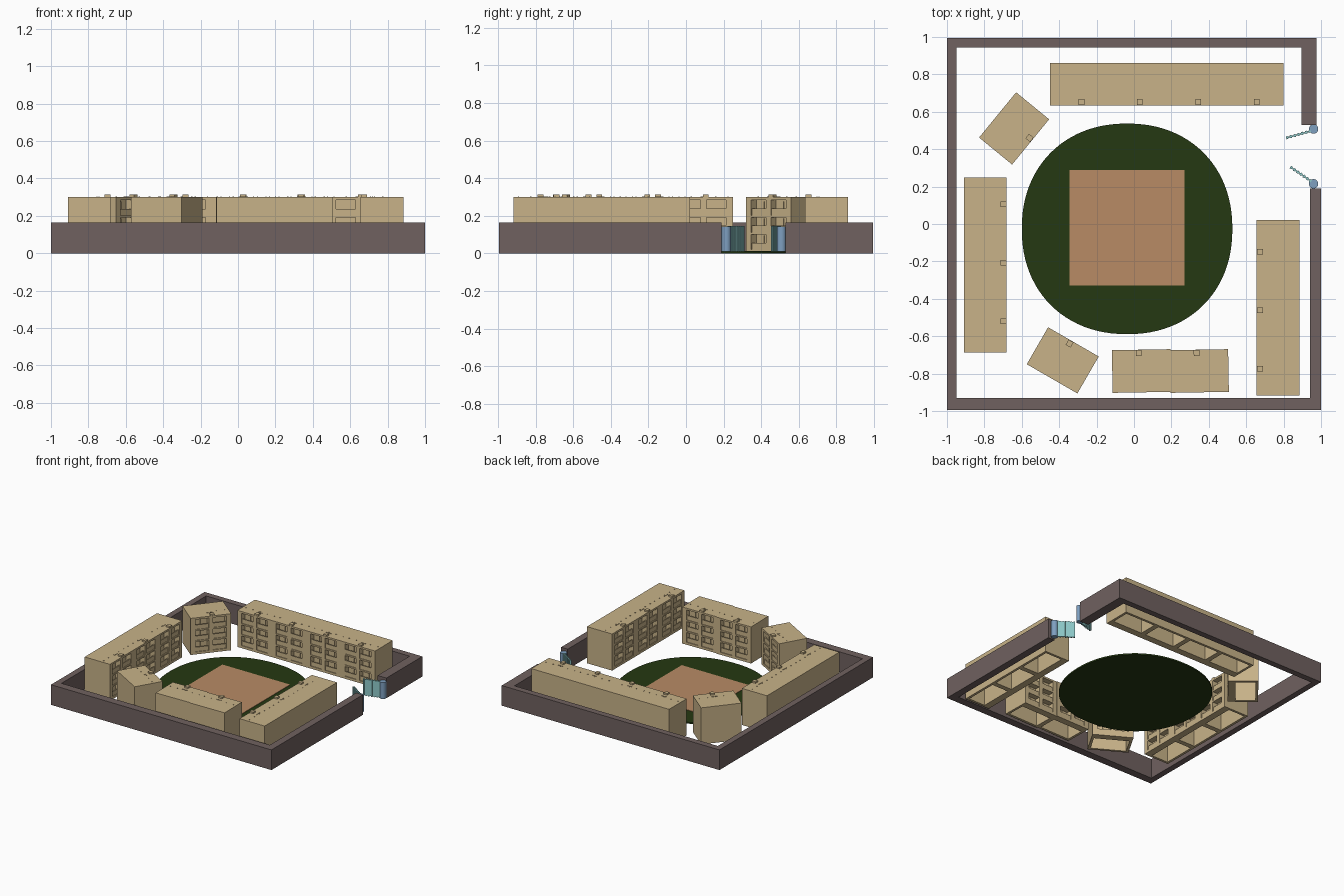
import bpy, bmesh, math
from mathutils import Matrix, Vector

if "Cube" in bpy.data.objects:
    bpy.data.objects.remove(bpy.data.objects["Cube"])


def material(name, rgb):
    m = bpy.data.materials.new(name)
    m.diffuse_color = (*rgb, 1)
    m.use_nodes = True
    m.node_tree.nodes["Principled BSDF"].inputs["Base Color"].default_value = m.diffuse_color
    return m


STONE = material("brown_stone", (0.16, 0.12, 0.115))
TAN = material("tan_plaster", (0.58, 0.45, 0.25))
GREEN = material("dark_grass", (0.018, 0.04, 0.006))
CLAY = material("clay", (0.48, 0.26, 0.13))
TEAL = material("gate_teal", (0.27, 0.58, 0.58))
BLUE = material("post_blue", (0.21, 0.35, 0.53))


def box(bm, x0, x1, y0, y1, z0, z1):
    size = Matrix.Diagonal((x1 - x0, y1 - y0, z1 - z0, 1))
    mid = Matrix.Translation(((x0 + x1) / 2, (y0 + y1) / 2, (z0 + z1) / 2))
    bmesh.ops.create_cube(bm, size=1, matrix=mid @ size)


def finish(bm, name, mat, loc=(0, 0, 0), angle=0):
    me = bpy.data.meshes.new(name)
    bm.to_mesh(me)
    bm.free()
    me.materials.append(mat)
    return place(me, name, loc, angle)


def place(me, name, loc, angle):
    ob = bpy.data.objects.new(name, me)
    ob.location = loc
    ob.rotation_euler.z = math.radians(angle)
    bpy.context.collection.objects.link(ob)
    return ob


def prism(bm, pts, z0, z1):
    f = bm.faces.new([bm.verts.new((x, y, z0)) for x, y in pts])
    up = bmesh.ops.extrude_face_region(bm, geom=[f])["geom"]
    bmesh.ops.translate(bm, vec=(0, 0, z1 - z0),
                        verts=[v for v in up if isinstance(v, bmesh.types.BMVert)])
    bmesh.ops.recalc_face_normals(bm, faces=bm.faces)


# perimeter wall, one outline broken by the gateway
bm = bmesh.new()
prism(bm, [(1, 0.19), (1, -0.995), (-1, -0.995), (-1, 0.995), (0.975, 0.995),
           (0.975, 0.53), (0.895, 0.53), (0.895, 0.945), (-0.95, 0.945),
           (-0.95, -0.93), (0.94, -0.93), (0.94, 0.19)], 0, 0.165)
finish(bm, "perimeter_wall", STONE)

# lawn: slightly squared disc
bm = bmesh.new()
N, P = 96, 2 / 2.15
pts = []
for i in range(N):
    c, s = math.cos(2 * math.pi * i / N), math.sin(2 * math.pi * i / N)
    pts.append((-0.037 + 0.563 * math.copysign(abs(c) ** P, c),
                -0.026 + 0.563 * math.copysign(abs(s) ** P, s)))
prism(bm, pts, 0, 0.012)
finish(bm, "lawn", GREEN)

# clay court
bm = bmesh.new()
box(bm, -0.345, 0.27, -0.33, 0.29, 0.01, 0.015)
finish(bm, "court", CLAY)

# one house unit: front faces local -y, hollow and open underneath
W, D, H, T = 0.15625, 0.114, 0.30, 0.02
NICHE = -D + 0.045
bm = bmesh.new()
box(bm, -W, W, -D, D, H - 0.015, H)                       # roof
box(bm, -W, W, D - T, D, 0, H - 0.015)                    # back wall
for s in (-1, 1):
    box(bm, *sorted((s * W, s * (W - T))), -D, D - T, 0, H - 0.015)
    box(bm, *sorted((s * (W - T), s * 0.119)), -D, NICHE, 0, H - 0.015)
box(bm, -0.016, 0.016, -D, NICHE, 0, H - 0.015)           # middle pier
box(bm, -W + T, W - T, NICHE, NICHE + 0.012, 0, H - 0.015)  # balcony back wall
for z0, z1 in ((0, 0.02), (0.1, 0.112), (0.19, 0.202)):   # floor bands and parapets
    for x0, x1 in ((-0.119, -0.016), (0.016, 0.119)):
        box(bm, x0, x1, -D, NICHE, z0, z1)
        box(bm, x0, x1, -D + 0.006, -D + 0.014, z1, z1 + 0.036)
        # window frame on the balcony back wall
        box(bm, (x0 + x1) / 2 - 0.004, (x0 + x1) / 2 + 0.004,
            NICHE - 0.006, NICHE, z1, z1 + 0.075)
box(bm, -0.002, 0.028, -D + 0.002, -D + 0.034, H, H + 0.013)   # chimney
box(bm, -0.015, 0.028, -D + 0.06, -D + 0.066, H, H + 0.003)    # roof vent
for i in range(5):                                             # roof studs
    x = -0.13 + i * 0.065
    box(bm, x - 0.003, x + 0.003, -D + 0.07, -D + 0.076, H, H + 0.003)
house = finish(bm, "north_house_1", TAN, (-0.45 + W, 0.748, 0), 0)

# rows of houses around the court: name, first centre, step, count, angle
rows = [
    ("north_house", (-0.45 + 3 * W, 0.748), (2 * W, 0), 3, 0),
    ("east_house", (0.77, -0.136), (0, -2 * W), 3, -90),
    ("south_house", (0.04, -0.786), (0.309, 0), 2, 181),
    ("west_house", (-0.795, 0.093), (0, -2 * W), 3, 90),
    ("northwest_house", (-0.641, 0.511), (0, 0), 1, 50.7),
    ("southwest_house", (-0.381, -0.729), (0, 0), 1, 150),
]
for name, (x, y), (dx, dy), n, ang in rows:
    for i in range(n):
        k = i + 2 if name == "north_house" else i + 1
        place(house.data, f"{name}_{k}", (x + dx * i, y + dy * i, 0), ang)


# gate posts and ribbed gate leaves
def gate(side, post, a, b):
    bm = bmesh.new()
    bmesh.ops.create_cone(bm, cap_ends=True, segments=24, radius1=0.025, radius2=0.025,
                          depth=0.135)
    ob = finish(bm, side + "_gate_post", BLUE, (*post, 0.0765))
    for p in ob.data.polygons:
        p.use_smooth = len(p.vertices) == 4
    a, b = Vector(a), Vector(b)
    d = b - a
    bm = bmesh.new()
    box(bm, 0, d.length, -0.004, 0.004, 0.012, 0.143)
    n = 7
    for i in range(n):
        x = d.length * i / (n - 0.5)
        box(bm, x, x + d.length / (2 * n), -0.008, 0.008, 0.009, 0.145)
    finish(bm, side + "_gate_leaf", TEAL, (*a, 0), math.degrees(math.atan2(d.y, d.x)))


gate("north", (0.96, 0.508), (0.945, 0.497), (0.813, 0.46))
gate("south", (0.96, 0.215), (0.948, 0.228), (0.836, 0.305))
